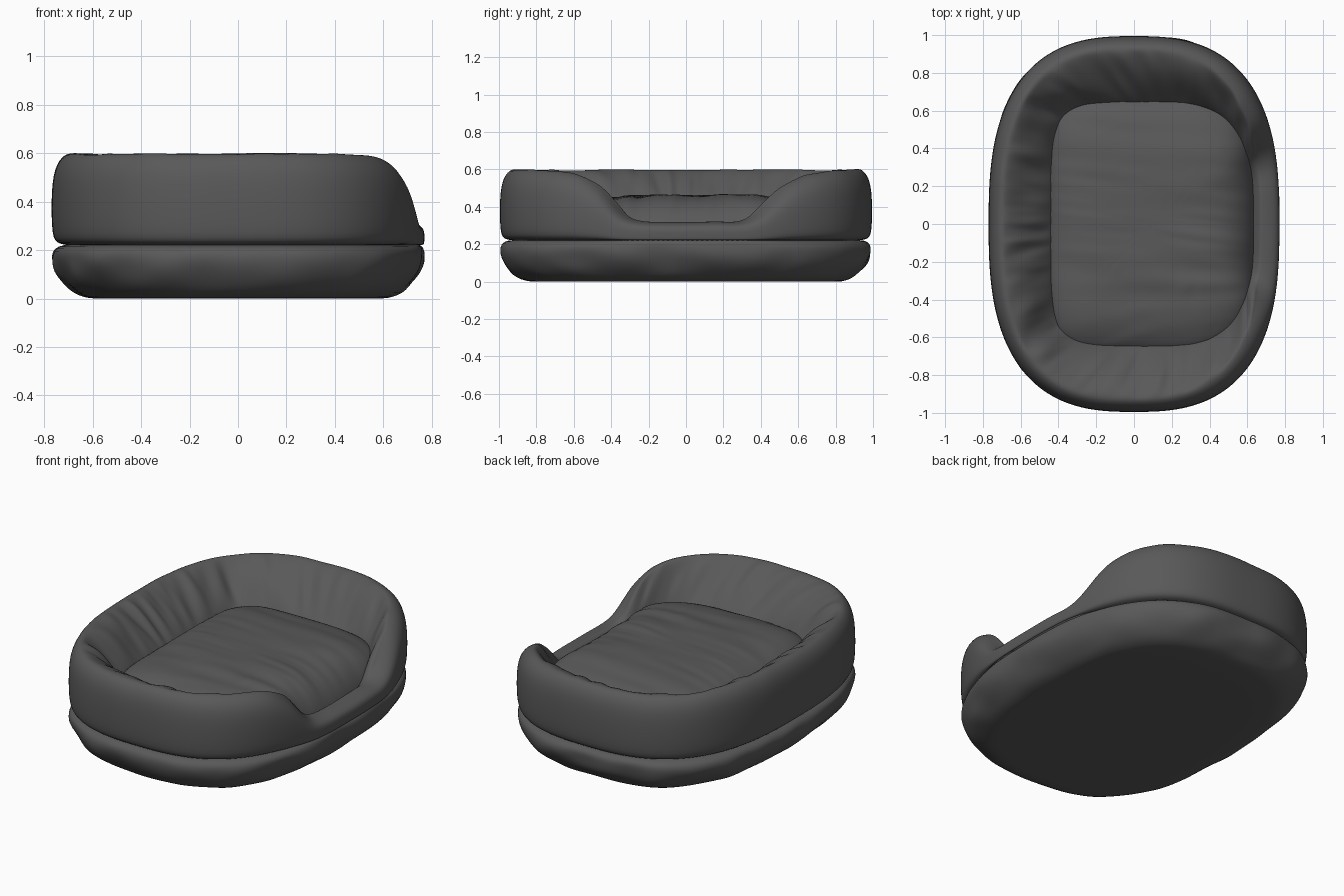
import bpy, bmesh, math
from mathutils import Vector, noise

if "Cube" in bpy.data.objects:
    bpy.data.objects.remove(bpy.data.objects["Cube"])

N = 180
ANGLES = [2 * math.pi * i / N for i in range(N)]

fabric = bpy.data.materials.new("charcoal fabric")
fabric.diffuse_color = (0.1, 0.1, 0.1, 1)
fabric.use_nodes = True
fabric.node_tree.nodes["Principled BSDF"].inputs["Base Color"].default_value = fabric.diffuse_color


def superellipse(t, a, b, n, cx=0.0):
    c, s = math.cos(t), math.sin(t)
    r = (abs(c / a) ** n + abs(s / b) ** n) ** (-1 / n)
    return Vector((cx + r * c, r * s, 0))


def outer(t, inset=0.0):
    return superellipse(t, 0.77 - inset, 0.995 - inset, 2.7)


def crest(t):
    return superellipse(t, 0.685, 0.925, 2.7, -0.012)


def inner(t, scale=1.0):
    n = 3.2 if math.cos(t) > 0 else 5.5
    return superellipse(t, 0.525 * scale, 0.635 * scale, n, 0.095)


# rim height along y on the open side
DIP = [(-.8, .6), (-.65, .59), (-.55, .57), (-.43, .49), (-.36, .39), (-.3, .335),
       (-.2, .32), (.28, .32), (.36, .35), (.45, .45), (.52, .52), (.65, .575), (.8, .6)]


def rim_height(t):
    p = crest(t)
    wob = 0.007 * noise.noise(Vector((p.x * 7, p.y * 7, 3)))
    if p.x < 0 or abs(p.y) >= 0.8:
        return 0.6 + wob
    for (y0, z0), (y1, z1) in zip(DIP, DIP[1:]):
        if y0 <= p.y <= y1:
            return z0 + (z1 - z0) * (p.y - y0) / (y1 - y0) + wob * 0.5


HEIGHT = [rim_height(t) for t in ANGLES]
for _ in range(2):  # soften the corners of the dip
    HEIGHT = [(HEIGHT[i - 1] + 2 * HEIGHT[i] + HEIGHT[(i + 1) % N]) / 4 for i in range(N)]


def wallness(i):
    return max(0.0, min(1.0, (HEIGHT[i] - 0.32) / 0.26))


def floor_edge(i):
    return 0.29 + 0.11 * wallness(i)


def loft(name, rows, cap_first=False, cap_last=False):
    bm = bmesh.new()
    rings = [[bm.verts.new(p) for p in row] for row in rows]
    for a, b in zip(rings, rings[1:]):
        for i in range(N):
            j = (i + 1) % N
            bm.faces.new((a[i], a[j], b[j], b[i]))
    if cap_first:
        bm.faces.new(rings[0][::-1])
    if cap_last:
        bm.faces.new(rings[-1])
    bmesh.ops.recalc_face_normals(bm, faces=bm.faces)
    for f in bm.faces:
        f.smooth = True
    me = bpy.data.meshes.new(name)
    bm.to_mesh(me)
    bm.free()
    me.materials.append(fabric)
    ob = bpy.data.objects.new(name, me)
    bpy.context.collection.objects.link(ob)
    ob.modifiers.new("soften", 'SUBSURF').levels = 1
    ob.modifiers["soften"].render_levels = 1
    return ob


# base cushion: flat bottom, puffy wrinkled side, pinched seam on top
rows = []
for z, inset, wrinkle in [(0, .19, 0), (0, .16, .2), (.012, .115, .6), (.035, .08, 1), (.07, .042, 1),
                          (.11, .016, 1), (.15, .003, .8), (.185, .002, .5), (.208, .014, .3),
                          (.222, .045, 0), (.225, .1, 0)]:
    row = []
    for i, t in enumerate(ANGLES):
        k = inset
        if z > .2:
            k *= 0.35 + 0.65 * wallness(i)
        p = outer(t, k)
        p += p.normalized() * wrinkle * 0.022 * (noise.noise(Vector((p.x * 5, p.y * 5, z * 9))) - 0.1)
        p.z = z
        row.append(p)
    rows.append(row)
loft("base_cushion", rows, cap_first=True, cap_last=True)

# padded wall: smooth outside, rounded rim, gathered slope on the inside
OUTSIDE = [(0, .06, 0), (.01, .035, 0), (.04, .014, 0), (.12, .004, 0), (.3, 0, 0), (.5, 0, 0),
           (.68, 0, .05), (.82, 0, .18), (.92, 0, .42), (.98, 0, .72), (1, 0, 1)]
rows = []
for f, inset, mix in OUTSIDE:
    row = []
    for i, t in enumerate(ANGLES):
        p = outer(t, inset * (0.15 + 0.85 * wallness(i))).lerp(crest(t), mix)
        p.z = 0.222 + f * (HEIGHT[i] - 0.222)
        row.append(p)
    rows.append(row)
SEAMS = [math.atan2(.64, -.55), math.atan2(-.62, -.55)]
for w in [.08, .18, .3, .43, .56, .69, .81, .91, 1.0, 1.06]:
    row = []
    for i, t in enumerate(ANGLES):
        p = crest(t).lerp(inner(t), w)
        z0 = floor_edge(i) - 0.03
        p.z = z0 + (HEIGHT[i] - z0) * (1 - min(w, 1) ** 1.5)
        fold = noise.noise(Vector((math.cos(t) * 8, math.sin(t) * 8, w * 1.2)))
        fold += 0.6 * noise.noise(Vector((math.cos(t) * 17, math.sin(t) * 17, w)))
        bell = math.sin(math.pi * min(w, 1)) ** 0.7
        crease = sum(math.exp(-((t - s + math.pi) % (2 * math.pi) - math.pi) ** 2 / 0.002) for s in SEAMS)
        p.z += bell * wallness(i) * (0.03 * fold - 0.035 * crease)
        if w > 1:
            p.z -= 0.04
        row.append(p)
    rows.append(row)
loft("padded_wall", rows)

# sleeping cushion: domed, with folds running across the bed
rows = []
for r in [1.04, 1.02, .99, .95, .9, .84, .77, .7, .63, .56, .49, .42, .35, .28, .21, .14, .07, .02]:
    row = []
    for i, t in enumerate(ANGLES):
        p = inner(t, r)
        q = min(1, r / 1.04)
        edge = floor_edge(i) - 0.03
        p.z = edge + (0.462 - edge) * (1 - q ** 5) ** 0.8
        u = p.y + 0.12 * p.x - (0.5 * p.x if p.y < -0.25 else 0) * min(1, (-p.y - .25) * 3)
        fold = noise.noise(Vector((p.x * 1.3, u * 9, 5))) + 0.5 * noise.noise(Vector((p.x * 2, u * 18, 8)))
        p.z += 0.018 * fold * (1 - q ** 6)
        row.append(p)
    rows.append(row)
loft("sleeping_cushion", rows, cap_last=True)
